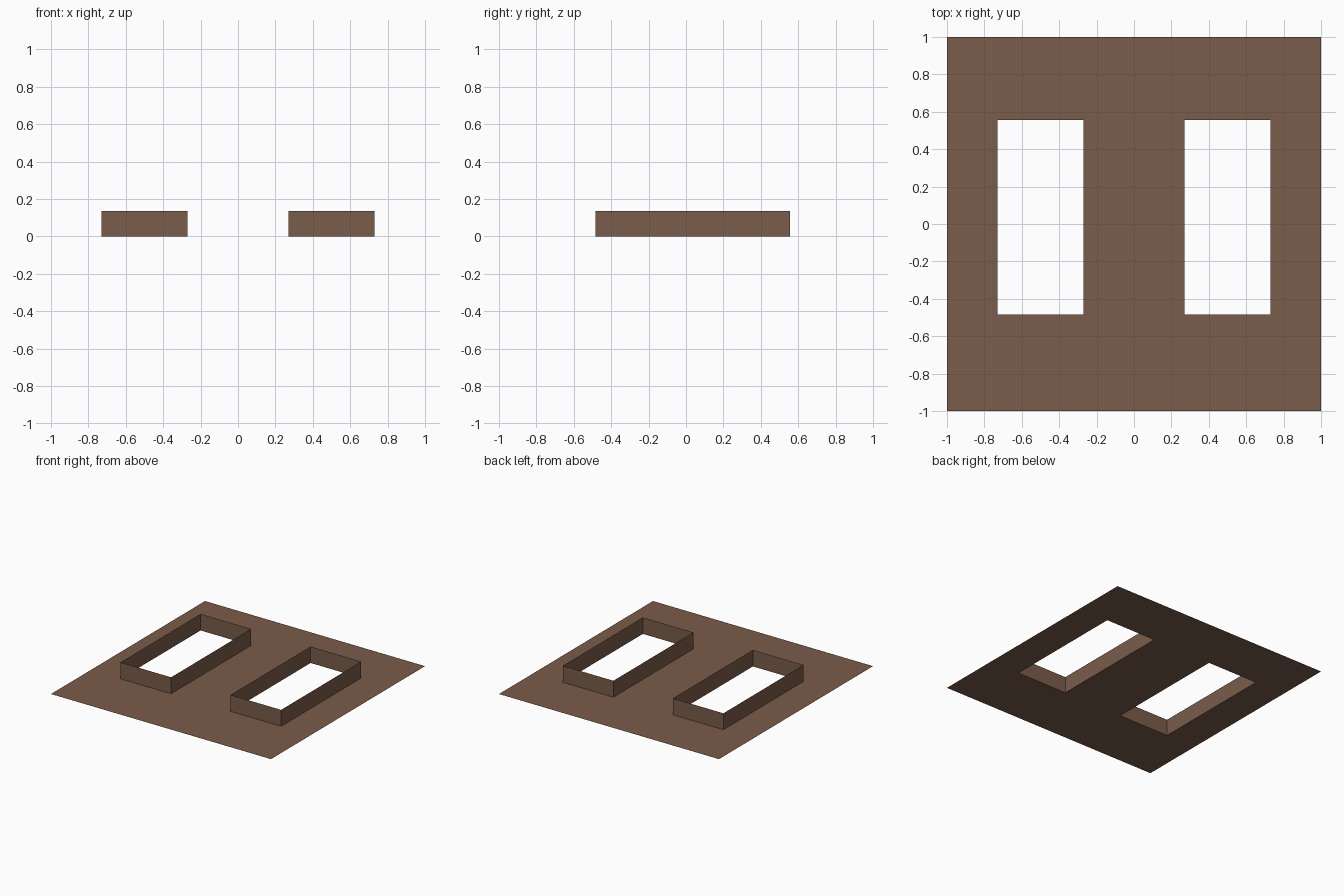
import bpy, bmesh

if "Cube" in bpy.data.objects:
    bpy.data.objects.remove(bpy.data.objects["Cube"])

# Key sizes
X_IN, X_OUT = 0.27, 0.73
Y_FRONT, Y_BACK = -0.483, 0.557
WALL_H = 0.135

brown = bpy.data.materials.new("earth brown")
brown.diffuse_color = (0.195, 0.107, 0.069, 1)
brown.use_nodes = True
brown.node_tree.nodes["Principled BSDF"].inputs["Base Color"].default_value = brown.diffuse_color


def make_object(name, build):
    bm = bmesh.new()
    build(bm)
    mesh = bpy.data.meshes.new(name)
    bm.to_mesh(mesh)
    bm.free()
    mesh.materials.append(brown)
    obj = bpy.data.objects.new(name, mesh)
    bpy.context.collection.objects.link(obj)
    return obj


# Thin ground sheet: a grid of cells with the two openings left out
def build_sheet(bm):
    xs = [-1, -X_OUT, -X_IN, X_IN, X_OUT, 1]
    ys = [-1, Y_FRONT, Y_BACK, 1]
    verts = [[bm.verts.new((x, y, 0)) for y in ys] for x in xs]
    for i in range(len(xs) - 1):
        for j in range(len(ys) - 1):
            if j == 1 and i in (1, 3):
                continue
            bm.faces.new((verts[i][j], verts[i + 1][j],
                          verts[i + 1][j + 1], verts[i][j + 1]))


# Open rectangular curb standing around one opening
def build_curb(x0, x1):
    def build(bm):
        corners = [(x0, Y_FRONT), (x1, Y_FRONT), (x1, Y_BACK), (x0, Y_BACK)]
        low = [bm.verts.new((x, y, 0)) for x, y in corners]
        high = [bm.verts.new((x, y, WALL_H)) for x, y in corners]
        for i in range(4):
            k = (i + 1) % 4
            bm.faces.new((low[i], low[k], high[k], high[i]))
    return build


make_object("base_sheet", build_sheet)
make_object("left_opening_curb", build_curb(-X_OUT, -X_IN))
make_object("right_opening_curb", build_curb(X_IN, X_OUT))
